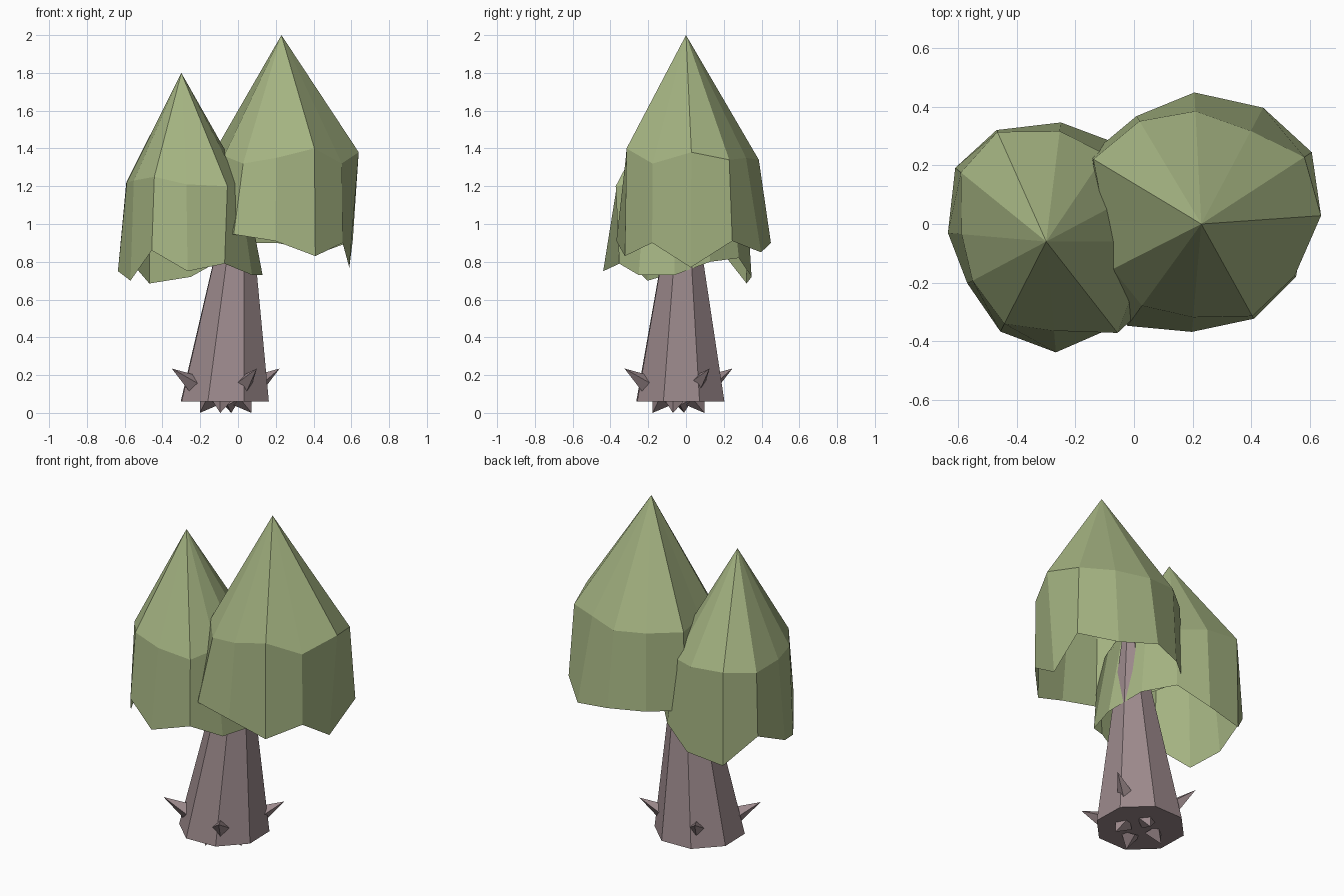
import bpy, bmesh
from math import sin, cos, radians
from mathutils import Vector

if "Cube" in bpy.data.objects:
    bpy.data.objects.remove(bpy.data.objects["Cube"])


def material(name, rgb):
    m = bpy.data.materials.new(name)
    m.diffuse_color = (*rgb, 1)
    m.use_nodes = True
    m.node_tree.nodes["Principled BSDF"].inputs["Base Color"].default_value = m.diffuse_color
    return m


LEAF = material("leaf_green", (0.37, 0.45, 0.22))
BARK = material("bark", (0.33, 0.25, 0.26))


def polar(centre, angle, radius, z):
    a = radians(angle)
    return Vector((centre[0] + radius * cos(a), centre[1] + radius * sin(a), z))


def add_mesh(name, verts, faces, mat):
    me = bpy.data.meshes.new(name)
    me.from_pydata([tuple(v) for v in verts], [], faces)
    bm = bmesh.new()
    bm.from_mesh(me)
    bmesh.ops.recalc_face_normals(bm, faces=bm.faces)
    bm.to_mesh(me)
    bm.free()
    me.materials.append(mat)
    ob = bpy.data.objects.new(name, me)
    bpy.context.collection.objects.link(ob)
    return ob


def canopy(name, apex, sides):
    """Pointed cap with a ragged hanging skirt, open underneath."""
    n = len(sides)
    rim = [polar(apex, a, r, z) for a, r, z, _, _ in sides]
    hem = [polar(apex, a, r, z) for a, _, _, r, z in sides]
    faces = []
    for i in range(n):
        j = (i + 1) % n
        faces.append((0, 1 + i, 1 + j))
        faces.append((1 + i, 1 + n + i, 1 + n + j, 1 + j))
    add_mesh(name, [Vector(apex)] + rim + hem, faces, LEAF)


def spike(name, base, tip, radius):
    """Four-sided pyramid from a base centre to a tip."""
    axis = (tip - base).normalized()
    u = axis.cross(Vector((0, 0, 1))).normalized()
    v = axis.cross(u)
    ring = [base + radius * d for d in (u, v, -u, -v)]
    faces = [(i, (i + 1) % 4, 4) for i in range(4)] + [(3, 2, 1, 0)]
    add_mesh(name, ring + [tip], faces, BARK)


# Canopies: angle, rim radius, rim height, hem radius, hem height
canopy("large_canopy", (0.23, 0, 2.0), [
    (4, .41, 1.38, .36, .77), (33, .42, 1.34, .45, .91),
    (62, .36, 1.35, .45, .85), (93, .386, 1.34, .45, .90),
    (121, .41, 1.36, .43, .90), (149, .43, 1.36, .45, .90),
    (178, .33, 1.36, .36, .92), (207, .34, 1.36, .38, .93),
    (234, .345, 1.32, .43, .945), (265, .32, 1.35, .37, .91),
    (299, .36, 1.40, .37, .83), (331, .365, 1.32, .37, .90)])
canopy("small_canopy", (-0.30, -0.06, 1.8), [
    (0, .34, 1.20, .43, .73), (28, .34, 1.20, .40, .80),
    (56, .36, 1.20, .41, .82), (83, .38, 1.22, .41, .72),
    (114, .41, 1.24, .417, .685), (141, .375, 1.22, .40, .85),
    (175, .29, 1.22, .337, .75), (208, .285, 1.23, .305, .70),
    (243, .315, 1.25, .345, .86), (275, .306, 1.21, .38, .75),
    (308, .396, 1.20, .372, .79), (333, .34, 1.22, .42, .73)])

# Trunk: leaning eight-sided taper
foot, crown = (-0.07, -0.03), (0.01, -0.015)
low = [polar(foot, 24 + 45 * i, 0.25, 0.06) for i in range(8)]
high = [polar(crown, 24 + 45 * i, 0.05, 1.2) for i in range(8)]
walls = [(i, (i + 1) % 8, 8 + (i + 1) % 8, 8 + i) for i in range(8)]
add_mesh("trunk", low + high,
         walls + [tuple(range(7, -1, -1)), tuple(range(8, 16))], BARK)

# Thorn-like side roots and short roots underneath
axis = (-0.065, -0.04)
for k in range(4):
    a = 30 + 90 * k
    spike(f"side_root_{k + 1}", polar(axis, a, 0.18, 0.145),
          polar(axis, a, 0.33, 0.235), 0.055)
    a = -12 + 90 * k
    spike(f"under_root_{k + 1}", polar(axis, a, 0.09, 0.075),
          polar(axis, a, 0.14, 0.0), 0.06)
